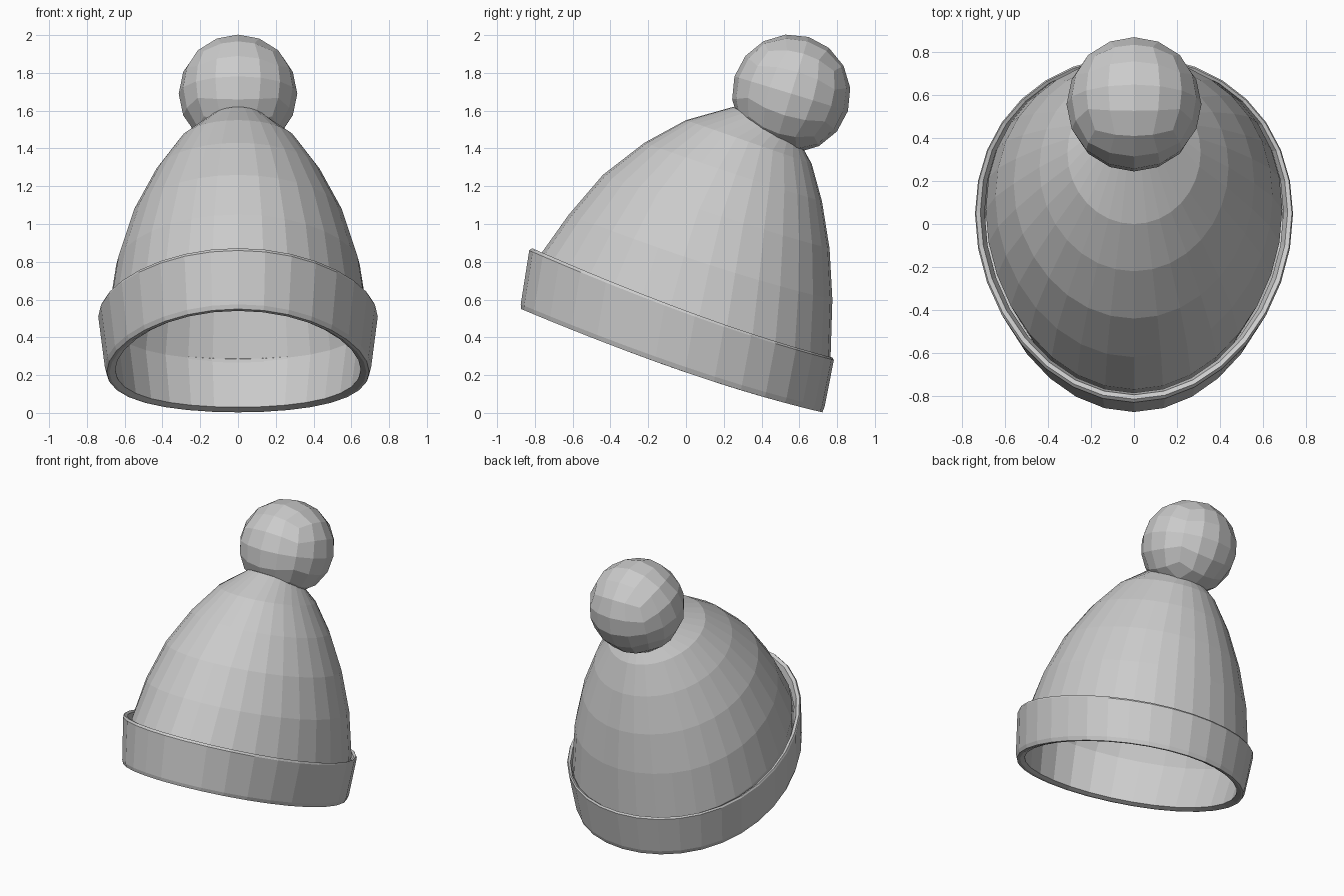
import bpy, bmesh, math
from mathutils import Matrix, Vector

if "Cube" in bpy.data.objects:
    bpy.data.objects.remove(bpy.data.objects["Cube"])

SEGS = 32


def make_object(name, bm):
    bmesh.ops.recalc_face_normals(bm, faces=bm.faces)
    mesh = bpy.data.meshes.new(name)
    bm.to_mesh(mesh)
    bm.free()
    obj = bpy.data.objects.new(name, mesh)
    bpy.context.collection.objects.link(obj)


def loft(name, rings, tip=None):
    """Skin tilted oval rings: front (y, z), back (y, z), half width, side sag."""
    bm = bmesh.new()
    loops = []
    for fy, fz, by, bz, w, sag in rings:
        loop = []
        for i in range(SEGS):
            a = 2 * math.pi * i / SEGS
            c, s = math.cos(a), math.sin(a)
            y = (fy + by) / 2 + (by - fy) / 2 * s + 0.07 * sag * c * c
            z = (fz + bz) / 2 + (bz - fz) / 2 * s - 0.06 * sag * c * c
            loop.append(bm.verts.new((w * c, y, z)))
        loops.append(loop)
    for lo, hi in zip(loops, loops[1:]):
        for i in range(SEGS):
            j = (i + 1) % SEGS
            bm.faces.new((lo[i], lo[j], hi[j], hi[i]))
    if tip:
        top = bm.verts.new(tip)
        for i in range(SEGS):
            bm.faces.new((loops[-1][i], loops[-1][(i + 1) % SEGS], top))
    make_object(name, bm)


# knitted crown, open at the bottom
loft("crown", [
    (-0.815, 0.545, 0.675, 0.03, 0.65, 1),
    (-0.77, 0.84, 0.765, 0.28, 0.69, 1),
    (-0.62, 1.05, 0.775, 0.60, 0.645, 0.7),
    (-0.44, 1.26, 0.76, 0.87, 0.56, 0.4),
    (-0.22, 1.43, 0.72, 1.12, 0.44, 0.2),
    (0.0, 1.55, 0.665, 1.32, 0.31, 0),
    (0.25, 1.62, 0.62, 1.40, 0.18, 0),
], tip=(0, 0.46, 1.53))

# folded brim: inner edge, rolled bottom, outer wall, top lip
loft("brim", [
    (-0.815, 0.545, 0.675, 0.03, 0.65, 1),
    (-0.845, 0.54, 0.705, 0.008, 0.68, 1),
    (-0.873, 0.55, 0.722, 0.003, 0.695, 1),
    (-0.875, 0.575, 0.733, 0.03, 0.705, 1),
    (-0.83, 0.86, 0.783, 0.28, 0.74, 1),
    (-0.815, 0.872, 0.775, 0.293, 0.735, 1),
    (-0.795, 0.86, 0.763, 0.285, 0.715, 1),
    (-0.785, 0.80, 0.755, 0.235, 0.695, 1),
])

# pompom: rounded cube sphere
bm = bmesh.new()
bmesh.ops.create_cube(bm, size=2)
bmesh.ops.subdivide_edges(bm, edges=bm.edges[:], cuts=3, use_grid_fill=True)
for v in bm.verts:
    v.co = Vector([math.tan(c * math.pi / 4) for c in v.co]).normalized() * 0.314
bm.transform(Matrix.Translation((0, 0.557, 1.69)) @ Matrix.Rotation(math.radians(-17), 4, 'X'))
make_object("pompom", bm)
